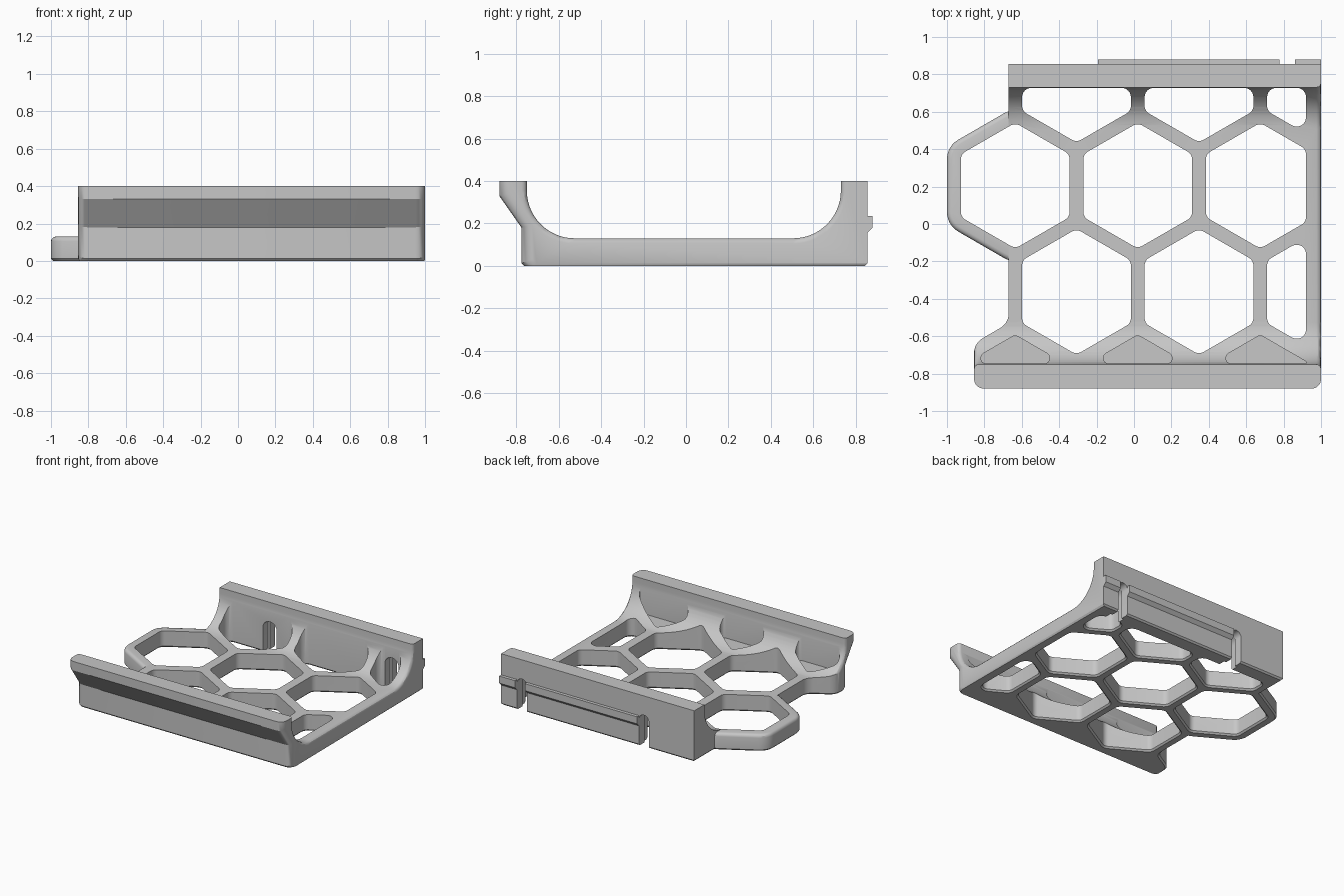
import bpy, bmesh, math
from mathutils import Vector

if "Cube" in bpy.data.objects:
    bpy.data.objects.remove(bpy.data.objects["Cube"])

SHADE = (0.57, 0.57, 0.57, 1)
grey = bpy.data.materials.new("plain grey")
grey.use_nodes = True
grey.diffuse_color = SHADE
grey.node_tree.nodes["Principled BSDF"].inputs["Base Color"].default_value = SHADE

BASE, TOP = 0.13, 0.4            # base thickness, wall height
FRONT, BACK = -0.75, 0.73        # inner wall planes
LEFT, RIGHT = -0.855, 1.0        # ends of the front wall
PITCH, RIB = 0.655, 0.073        # honeycomb spacing and rib width
CHAMFER = 0.012
AXES = {"x": lambda a, b, d: (d, a, b), "y": lambda a, b, d: (a, d, b), "z": lambda a, b, d: (a, b, d)}


def loft(name, axis, layers):
    """Join matching outlines, given as (distance along axis, points), into a solid."""
    bm = bmesh.new()
    rings = [[bm.verts.new(AXES[axis](p[0], p[1], d)) for p in pts] for d, pts in layers]
    bm.faces.new(rings[0])
    bm.faces.new(rings[-1])
    n = len(rings[0])
    for low, high in zip(rings, rings[1:]):
        for i in range(n):
            j = (i + 1) % n
            bm.faces.new((low[i], low[j], high[j], high[i]))
    bmesh.ops.recalc_face_normals(bm, faces=bm.faces)
    mesh = bpy.data.meshes.new(name)
    bm.to_mesh(mesh)
    bm.free()
    mesh.materials.append(grey)
    obj = bpy.data.objects.new(name, mesh)
    bpy.context.collection.objects.link(obj)
    return obj


def prism(name, pts, axis, lo, hi):
    return loft(name, axis, [(lo, pts), (hi, pts)])


def flared(name, outline, sign):
    """Tall cutter whose outline is offset below the chamfer height."""
    drop = 0.02
    return loft(name, "z", [(-drop, outline(sign * (CHAMFER + drop))), (CHAMFER, outline(0)), (0.6, outline(0))])


def rounded(pts, r, steps=6):
    """Replace each corner of an outline with an arc."""
    pts = [Vector((p[0], p[1], 0)) for p in pts]
    out = []
    for i, p in enumerate(pts):
        a, b = pts[i - 1] - p, pts[(i + 1) % len(pts)] - p
        half = a.angle(b) / 2
        t = min(r / math.tan(half), 0.48 * a.length, 0.48 * b.length)
        a.normalize()
        b.normalize()
        rad = t * math.tan(half)
        c = p + (a + b).normalized() * (rad / math.sin(half))
        u, v = (p + a * t - c).normalized(), (p + b * t - c).normalized()
        out += [c + u.slerp(v, k / steps) * rad for k in range(steps + 1)]
    return out


def hexagon(cx, cy, apothem):
    r = apothem / math.cos(math.pi / 6)
    return [(cx + r * math.sin(k * math.pi / 3), cy + r * math.cos(k * math.pi / 3)) for k in range(6)]


def clip(pts, axis, limit, sign):
    """Keep the part of an outline where sign * coordinate < sign * limit."""
    out = []
    for i, q in enumerate(pts):
        p = pts[i - 1]
        dp, dq = sign * (p[axis] - limit), sign * (q[axis] - limit)
        if (dp < 0) != (dq < 0):
            t = dp / (dp - dq)
            out.append((p[0] + t * (q[0] - p[0]), p[1] + t * (q[1] - p[1])))
        if dq < 0:
            out.append(q)
    return out


def combine(obj, other, operation):
    mod = obj.modifiers.new("combine", "BOOLEAN")
    mod.operation, mod.solver, mod.object = operation, "EXACT", other
    mesh = bpy.data.meshes.new_from_object(obj.evaluated_get(bpy.context.evaluated_depsgraph_get()))
    obj.modifiers.clear()
    obj.data = mesh
    bpy.data.objects.remove(other)


def bevel(obj, rule, offset, segments):
    """Bevel the edges between two faces that satisfy the rule."""
    bm = bmesh.new()
    bm.from_mesh(obj.data)
    bm.normal_update()
    edges = [e for e in bm.edges if rule(*e.link_faces) or rule(*reversed(e.link_faces))]
    bmesh.ops.bevel(bm, geom=edges, offset=offset, segments=segments, profile=0.5,
                    affect="EDGES", clamp_overlap=False)
    bm.to_mesh(obj.data)
    bm.free()


def is_end(f):
    return abs(f.normal.x) > 0.99


def is_cradle(f):
    return abs(f.normal.x) < 0.01 and all(
        v.co.z > BASE - 0.01 and FRONT - 0.002 < v.co.y < BACK + 0.002 for v in f.verts)


# Cradle cross-section: two walls joined to the base by large fillets
R, STEPS = 0.225, 14
arcs = []
for cy, start in ((BACK - R, 0), (FRONT + R, -math.pi / 2)):
    for k in range(STEPS + 1):
        a = start - k * math.pi / 2 / STEPS
        arcs.append((cy + R * math.cos(a), BASE + R + R * math.sin(a)))
section = [(-0.775 + CHAMFER, 0), (0.855 - CHAMFER, 0), (0.855, CHAMFER), (0.855, TOP), (BACK, TOP)] + arcs + [
    (FRONT, TOP), (-0.88, TOP), (-0.88, 0.33), (-0.775, 0.18), (-0.775, CHAMFER)]
body = prism("honeycomb_bracket", section, "x", LEFT, RIGHT)

# Rounded front corners, soft inner rim and bottom chamfer of the plain solid
bevel(body, lambda a, b: is_end(a) and b.normal.y < -0.5 and b.calc_center_median().y < -0.76, 0.05, 5)
bevel(body, lambda a, b: is_end(a) and is_cradle(b), 0.025, 3)
bevel(body, lambda a, b: a.normal.x > 0.99 and b.normal.z < -0.99, CHAMFER, 1)


# Plan outline stepping in on the left
def plan(g):
    x0, x1, dy = -0.67 + g, LEFT - 0.0002 + g, 0.577 * g
    return rounded([(x0, 1.2), (x0, -0.53 - dy), (x1, -0.637 - dy), (x1, -1.2), (1.2, -1.2), (1.2, 1.2)], 0.09)


combine(body, flared("plan_outline", plan, 1), "INTERSECT")

# Hexagon ring that sticks out on the left
ring = prism("left_ring", rounded(hexagon(-0.635, 0.205, 0.365), 0.12), "z", 0, BASE)
bevel(ring, lambda a, b: a.normal.z > 0.99 and abs(b.normal.z) < 0.01, 0.025, 3)
bevel(ring, lambda a, b: a.normal.z < -0.99 and abs(b.normal.z) < 0.01, CHAMFER, 1)
combine(body, ring, "UNION")


# Honeycomb openings, trimmed at the walls and right edge
def opening(cx, cy, radius, g):
    shape = hexagon(cx, cy, (PITCH - RIB) / 2 + g)
    shape = clip(shape, 0, 0.92 + g, 1)
    shape = clip(shape, 1, BACK - 0.002 + g, 1)
    shape = clip(shape, 1, FRONT + 0.003, -1)
    return rounded(shape, radius + g)


ROW = PITCH * math.sqrt(3) / 2
for row in range(4):
    for col in range(3):
        cx, cy = -0.635 + PITCH * (col + 0.5 * (row % 2)), 0.205 + ROW * (row - 2)
        if row == 0:     # blind pockets behind the front wall
            cutter = prism("pocket", opening(cx, cy, 0.03, 0), "z", BASE, 0.6)
        else:
            cutter = flared("opening", lambda g: opening(cx, cy, 0.05, g), 1)
        combine(body, cutter, "DIFFERENCE")

# Arched slots on both sides of the spring tongue
for cx in (-0.235, 0.82):
    for width, near, far in ((0.085, 0.7, 1.0), (0.12, 0.69, 0.79)):
        h = width / 2
        arch = [(cx + h, -0.1)] + [(cx + h * math.cos(k * math.pi / 10), 0.25 - h + h * math.sin(k * math.pi / 10))
                                   for k in range(11)] + [(cx - h, -0.1)]
        combine(body, prism("slot", arch, "y", near, far), "DIFFERENCE")

# Catch rails on the back wall
catch = [(0.845, 0.235), (0.88, 0.235), (0.88, 0.18), (0.855, 0.155), (0.845, 0.155)]
rails = [prism("long_catch_rail", catch, "x", -0.193, 0.778), prism("short_catch_rail", catch, "x", 0.862, RIGHT)]

for obj in [body] + rails:
    bpy.ops.object.select_all(action="DESELECT")
    obj.select_set(True)
    bpy.context.view_layer.objects.active = obj
    bpy.ops.object.shade_smooth_by_angle(angle=math.radians(30))
